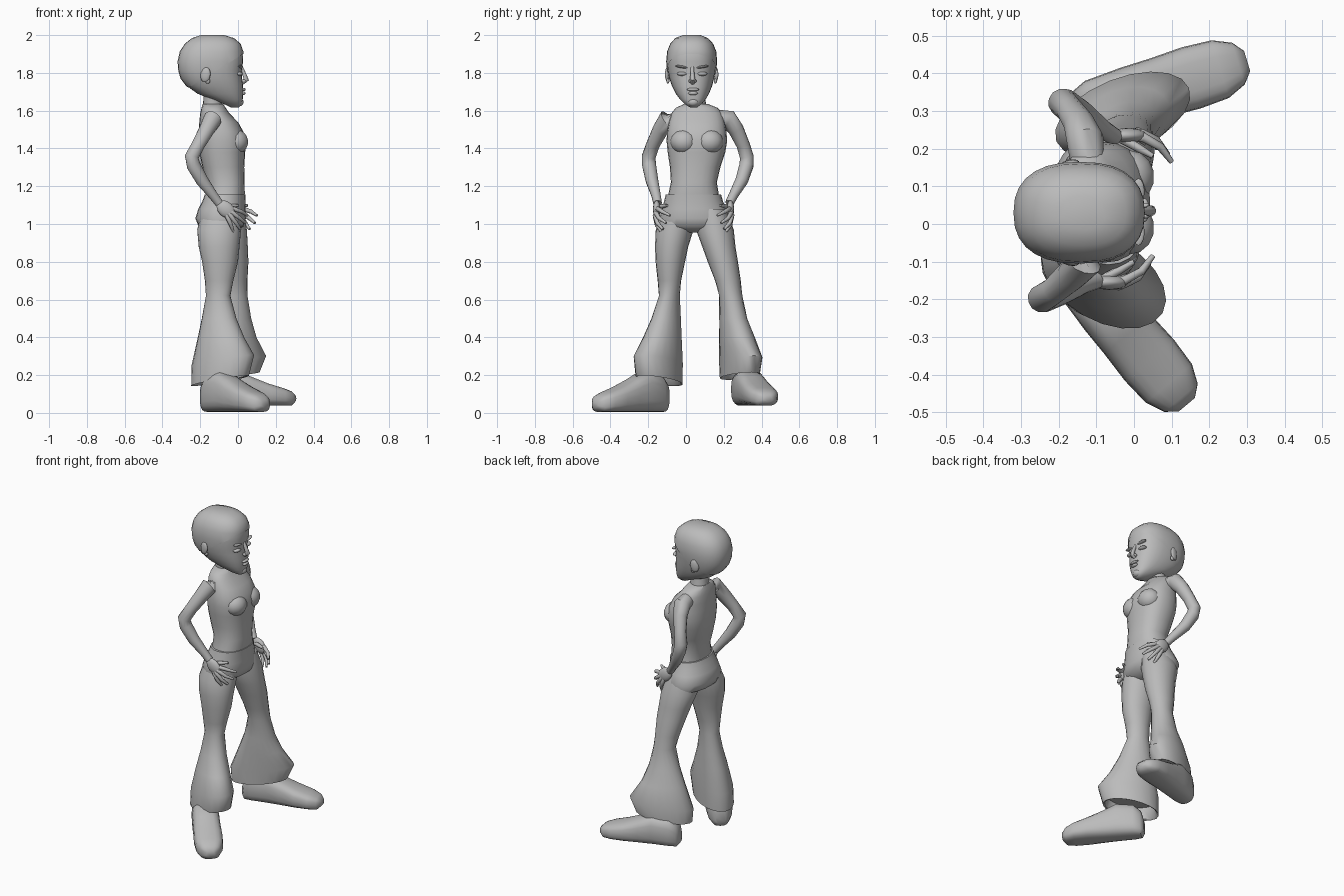
import bpy, bmesh, math
from mathutils import Vector, Matrix

if "Cube" in bpy.data.objects:
    bpy.data.objects.remove(bpy.data.objects["Cube"])

grey = bpy.data.materials.new("plain grey")
grey.use_nodes = True
grey.diffuse_color = (0.5, 0.5, 0.5, 1)
grey.node_tree.nodes["Principled BSDF"].inputs["Base Color"].default_value = (0.5, 0.5, 0.5, 1)


def finish(name, bm, angle=50):
    bmesh.ops.recalc_face_normals(bm, faces=bm.faces)
    mesh = bpy.data.meshes.new(name)
    bm.to_mesh(mesh)
    bm.free()
    ob = bpy.data.objects.new(name, mesh)
    bpy.context.collection.objects.link(ob)
    mesh.materials.append(grey)
    bpy.ops.object.select_all(action='DESELECT')
    ob.select_set(True)
    bpy.context.view_layer.objects.active = ob
    bpy.ops.object.shade_smooth_by_angle(angle=math.radians(angle))
    return ob


def superellipse(a, b, n, p):
    pts = []
    for i in range(n):
        t = 2 * math.pi * i / n
        c, s = math.cos(t), math.sin(t)
        pts.append((a * math.copysign(abs(c) ** (2 / p), c), b * math.copysign(abs(s) ** (2 / p), s)))
    return pts


def flat_ring(cx, cy, z, rx, ry, yaw=0, tilt=0, p=2.0, n=20):
    """Level ring with optional turn about z and slope along its long axis."""
    rot = Matrix.Rotation(math.radians(yaw), 3, 'Z')
    return [rot @ Vector((u, v, tilt * u)) + Vector((cx, cy, z)) for u, v in superellipse(rx, ry, n, p)]


def loft(rings):
    bm = bmesh.new()
    loops = [[bm.verts.new(v) for v in r] for r in rings]
    n = len(loops[0])
    for a, b in zip(loops, loops[1:]):
        for i in range(n):
            bm.faces.new((a[i], a[(i + 1) % n], b[(i + 1) % n], b[i]))
    bm.faces.new(loops[0][::-1])
    bm.faces.new(loops[-1])
    return bm


def tube(name, path, n=12):
    """Round limb through (x, y, z, radius) points."""
    pts = [Vector(q[:3]) for q in path]
    rings = []
    for i, c in enumerate(pts):
        d = (pts[min(i + 1, len(pts) - 1)] - pts[max(i - 1, 0)]).normalized()
        side = d.cross(Vector((0.3, 1, 0.1))).normalized()
        up = d.cross(side)
        rings.append([c + side * u + up * v for u, v in superellipse(path[i][3], path[i][3], n, 2)])
    return finish(name, loft(rings))


def blob(name, loc, size, turn=(0, 0, 0)):
    bm = bmesh.new()
    bmesh.ops.create_uvsphere(bm, u_segments=14, v_segments=9, radius=1)
    rot = Matrix.Rotation(turn[2], 4, 'Z') @ Matrix.Rotation(turn[1], 4, 'Y') @ Matrix.Rotation(turn[0], 4, 'X')
    bm.transform(Matrix.Translation(loc) @ rot @ Matrix.Diagonal((*size, 1)))
    return finish(name, bm)


# Head: z, back x, front x, centre y, half width
HEAD = [(1.618, -.04, .005, .04, .02), (1.635, -.075, .022, .038, .045), (1.66, -.14, .025, .036, .068),
        (1.69, -.215, .027, .034, .088), (1.73, -.27, .027, .032, .106), (1.77, -.3, .022, .03, .118),
        (1.81, -.312, .02, .03, .126), (1.86, -.316, .027, .03, .131), (1.91, -.304, .024, .03, .126),
        (1.95, -.278, .01, .03, .11), (1.98, -.24, -.025, .03, .083), (1.997, -.19, -.08, .03, .04)]


def head_rings(grow=0.0):
    return [flat_ring((b + f) / 2, cy, z + grow * (z > 1.9), (f - b) / 2 + grow, w + grow, p=2.4, n=28)
            for z, b, f, cy, w in HEAD]


finish("head", loft(head_rings()), 60)

# Close-fitting hair cap, cut along a sloping hairline
cap = loft(head_rings(0.004))
bmesh.ops.bisect_plane(cap, geom=cap.verts[:] + cap.edges[:] + cap.faces[:], dist=1e-5,
                       plane_co=(-.15, 0, 1.79), plane_no=(-.62, 0, 1), clear_inner=True)
finish("hair_cap", cap, 60)

# Face
tube("nose", [(.018, .033, 1.83, .009), (.034, .034, 1.79, .011), (.044, .035, 1.765, .015), (.022, .035, 1.748, .012)])
blob("upper_lip", (.028, .037, 1.712), (.013, .032, .009))
blob("lower_lip", (.027, .037, 1.692), (.013, .026, .01))
blob("chin", (.008, .038, 1.645), (.022, .03, .022))
for side, s in (("left", 1), ("right", -1)):
    blob(side + "_eyelid", (.006, .032 + s * .052, 1.795), (.02, .029, .011))
    blob(side + "_brow", (.012, .032 + s * .054, 1.832), (.016, .036, .007), (s * .15, 0, 0))
    blob(side + "_nostril", (.03, .035 + s * .013, 1.757), (.012, .008, .009))
    blob(side + "_ear", (-.172, .03 + s * .128, 1.79), (.027, .012, .04), (0, .15, s * .25))
    blob(side + "_ear_lobe", (-.16, .03 + s * .126, 1.757), (.013, .008, .014))

# Neck
finish("neck", loft([flat_ring(-.133, .052, 1.58, .06, .062), flat_ring(-.133, .053, 1.635, .052, .054),
                     flat_ring(-.13, .045, 1.68, .052, .052), flat_ring(-.125, .04, 1.74, .06, .055)]))

# Torso in a sleeveless top: z, back x, front x, low y, high y
TORSO = [(1.12, -.165, .03, -.1, .178), (1.16, -.168, .036, -.093, .173), (1.22, -.165, .035, -.08, .163),
         (1.3, -.188, .033, -.085, .182), (1.38, -.205, .038, -.097, .208), (1.44, -.21, .043, -.103, .218),
         (1.49, -.208, .028, -.1, .214), (1.54, -.205, .0, -.09, .205), (1.585, -.2, -.045, -.078, .193),
         (1.615, -.193, -.065, -.055, .168), (1.635, -.187, -.078, -.01, .117)]
finish("torso", loft([flat_ring((b + f) / 2, (l + h) / 2, z, (f - b) / 2, (h - l) / 2, p=2.3, n=24)
                      for z, b, f, l, h in TORSO]))
for side, y in (("left", .125), ("right", -.01)):
    blob(side + "_bust", (-.012, y, 1.435), (.067, .072, .066))

# Trousers: hips and two flared legs
HIPS = [(-.09, .047, .955, .06, .09), (-.09, .047, .985, .118, .18), (-.092, .046, 1.03, .134, .188),
        (-.085, .043, 1.08, .125, .17), (-.075, .04, 1.12, .114, .156), (-.068, .039, 1.155, .108, .147)]
finish("hips", loft([flat_ring(*r, p=2.2, n=24) for r in HIPS]))

LEGS = {
    "right": [(-.09, -.03, 1.08, .1, .08), (-.1, -.06, .97, .116, .1), (-.1, -.076, .88, .108, .088),
              (-.095, -.083, .8, .095, .078), (-.1, -.088, .7, .075, .062), (-.105, -.088, .62, .066, .054, -20),
              (-.1, -.105, .5, .098, .07, -30), (-.09, -.125, .4, .132, .09, -30),
              (-.08, -.147, .28, .18, .11, -30, .15), (-.095, -.142, .17, .165, .108, -30, .17),
              (-.095, -.142, .175, .155, .098, -30, .17), (-.095, -.142, .24, .14, .09, -30, .1)],
    "left": [(-.07, .13, 1.08, .1, .08), (-.065, .153, .97, .112, .1), (-.048, .174, .88, .1, .088),
             (-.035, .195, .8, .09, .08), (-.025, .222, .7, .075, .068), (-.015, .237, .62, .066, .062, 10),
             (-.02, .25, .5, .092, .072, 20), (-.027, .27, .4, .13, .088, 22),
             (-.03, .29, .28, .19, .097, 22, .12), (-.045, .285, .195, .168, .092, 22, .12),
             (-.045, .285, .2, .158, .082, 22, .12), (-.045, .285, .25, .14, .075, 22, .1)]}
for side, rings in LEGS.items():
    finish(side + "_trouser_leg", loft([flat_ring(*r) for r in rings]))

# Shoes: distance along the foot, half width, height
SHOE = [(-.078, .03, .1), (-.062, .055, .16), (-.02, .074, .2), (.08, .08, .215), (.16, .081, .175),
        (.25, .085, .135), (.33, .08, .108), (.38, .058, .088), (.404, .028, .062)]


def shoe(name, heel, toe, base, squash):
    heel, toe = Vector((*heel, 0)), Vector((*toe, 0))
    d = (toe - heel).normalized()
    side = Vector((-d.y, d.x, 0))
    k = (toe - heel).length / .326
    rings = []
    for s, w, h in SHOE:
        low = base + (.022 if s in (SHOE[0][0], SHOE[-1][0]) else .0)
        top = base + h * squash
        rings.append([heel + d * s * k + side * u + Vector((0, 0, (low + top) / 2 + v))
                      for u, v in superellipse(w, (top - low) / 2, 20, 2.9)])
    finish(name, loft(rings))


shoe("right_shoe", (-.12, -.17), (.09, -.42), .005, 1.0)
shoe("left_shoe", (-.09, .315), (.225, .41), .038, .88)

# Arms resting on the hips
ARMS = {
    "right": [(-.125, -.05, 1.56, .045), (-.135, -.1, 1.555, .05), (-.165, -.135, 1.5, .042),
              (-.21, -.175, 1.42, .036), (-.245, -.198, 1.355, .038), (-.235, -.195, 1.31, .038),
              (-.19, -.18, 1.23, .034), (-.13, -.158, 1.15, .025), (-.1, -.15, 1.11, .023)],
    "left": [(-.125, .17, 1.56, .045), (-.13, .225, 1.555, .05), (-.145, .265, 1.5, .042),
             (-.17, .302, 1.42, .036), (-.19, .322, 1.355, .038), (-.18, .32, 1.31, .038),
             (-.14, .295, 1.23, .034), (-.08, .25, 1.15, .025), (-.05, .23, 1.11, .023)]}
# Finger offsets from the wrist for the right hand: knuckle, joint and tip
FINGERS = [((.075, .0, -.03), (.12, .025, -.045), (.15, .065, -.065)),
           ((.07, -.01, -.05), (.11, .008, -.08), (.14, .045, -.105)),
           ((.06, -.014, -.065), (.09, -.002, -.105), (.112, .028, -.138)),
           ((.045, -.012, -.075), (.063, -.005, -.115), (.075, .018, -.15)),
           ((.02, .005, -.02), (.065, .03, -.015), (.1, .05, -.012))]
for side, path in ARMS.items():
    tube(side + "_arm", path)
    m = -1 if side == "left" else 1
    wrist = Vector(path[-1][:3])
    at = lambda o: wrist + Vector((o[0], o[1] * m, o[2]))
    blob(side + "_palm", at((.035, -.005, -.032)), (.056, .02, .04), (0, .75, 0))
    for i, joints in enumerate(FINGERS):
        name = f"{side}_finger_{i + 1}" if i < 4 else side + "_thumb"
        start = at((.03, 0, -.03))
        tube(name, [(*start, .012)] + [(*at(o), r) for o, r in zip(joints, (.013, .011, .007))], 8)
